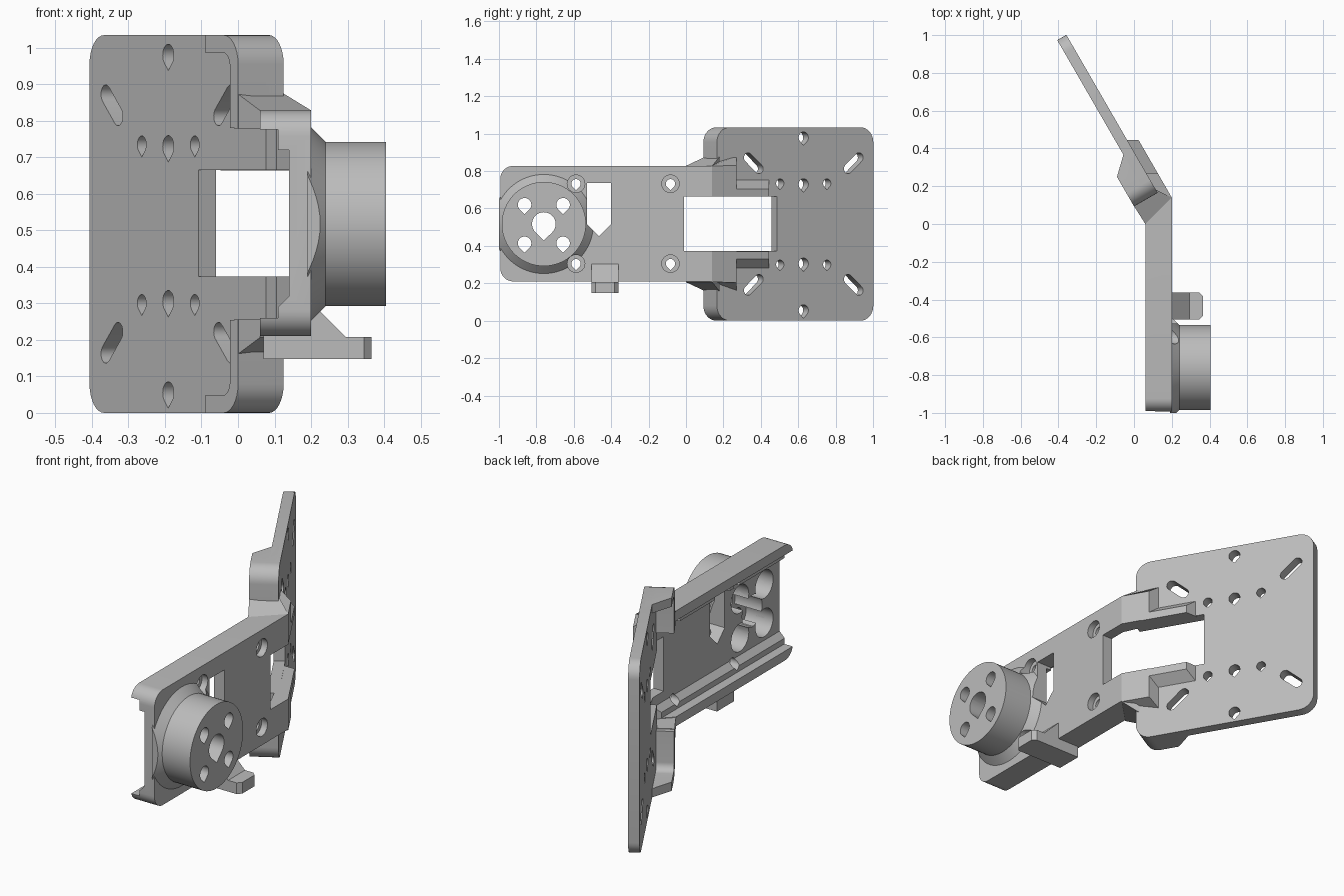
import bpy, bmesh
from math import sin, cos, pi, radians
from mathutils import Vector

if "Cube" in bpy.data.objects:
    bpy.data.objects.remove(bpy.data.objects["Cube"])

grey = bpy.data.materials.new("plain grey")
grey.use_nodes = True
grey.diffuse_color = (0.5, 0.5, 0.5, 1)
grey.node_tree.nodes["Principled BSDF"].inputs["Base Color"].default_value = (0.5, 0.5, 0.5, 1)

ZC = 0.517                       # mid height, everything mirrors about it
TILT = radians(30)
ALONG = Vector((-sin(TILT), cos(TILT), 0))
OUT = Vector((cos(TILT), sin(TILT), 0))
ORIGIN = Vector((0.125, 0.165, 0))


# Frames: tilted plate (u, z, depth) and straight arm (y, z, x)
def on_plate(u, z, n):
    return ORIGIN + ALONG * u + OUT * n + Vector((0, 0, z))


def on_arm(y, z, x):
    return Vector((x, y, z))


def upright(x, y, z):
    return Vector((x, y, z))


def at_y(y, n):
    """Distance along the plate where depth n meets the given y."""
    return (y - ORIGIN.y - OUT.y * n) / ALONG.y


def loft(name, ring_a, ring_b):
    bm = bmesh.new()
    a = [bm.verts.new(p) for p in ring_a]
    b = [bm.verts.new(p) for p in ring_b]
    bm.faces.new(a)
    bm.faces.new(b)
    for i in range(len(a)):
        j = (i + 1) % len(a)
        bm.faces.new((a[i], a[j], b[j], b[i]))
    bmesh.ops.recalc_face_normals(bm, faces=bm.faces)
    mesh = bpy.data.meshes.new(name)
    bm.to_mesh(mesh)
    bm.free()
    mesh.materials.append(grey)
    ob = bpy.data.objects.new(name, mesh)
    bpy.context.collection.objects.link(ob)
    return ob


def prism(name, frame, outline, h0, h1):
    return loft(name, [frame(a, b, h0) for a, b in outline], [frame(a, b, h1) for a, b in outline])


def arc(cx, cy, r, start, end, steps=8):
    return [(cx + r * cos(start + (end - start) * i / steps),
             cy + r * sin(start + (end - start) * i / steps)) for i in range(steps + 1)]


def rounded(a0, a1, b0, b1, r0, r1):
    """Rectangle with radius r0 at the a0 end and r1 at the a1 end."""
    pts = []
    for k, (a, b, r) in enumerate(((a1 - r1, b1 - r1, r1), (a0 + r0, b1 - r0, r0),
                                   (a0 + r0, b0 + r0, r0), (a1 - r1, b0 + r1, r1))):
        pts += arc(a, b, r, k * pi / 2, (k + 1) * pi / 2) if r else [(a, b)]
    return pts


def teardrop(a, b, r):
    return arc(a, b, r, -pi / 4, pi * 5 / 4, 24) + [(a, b - r * 1.41)]


def slot(a0, b0, a1, b1, r):
    t = Vector((a1 - a0, b1 - b0)).angle_signed(Vector((1, 0)))
    return arc(a1, b1, r, t - pi / 2, t + pi / 2) + arc(a0, b0, r, t + pi / 2, t + pi * 1.5)


def boolean(target, cutter, operation="DIFFERENCE"):
    mod = target.modifiers.new("cut", "BOOLEAN")
    mod.object, mod.operation, mod.solver = cutter, operation, "EXACT"
    bpy.context.view_layer.objects.active = target
    bpy.ops.object.modifier_apply(modifier=mod.name)


def cut(cutter, *targets, operation="DIFFERENCE"):
    for t in targets:
        boolean(t, cutter, operation)
    bpy.data.objects.remove(cutter)


# Tilted mounting plate with a raised rim at its near end
TOP = 2 * ZC
plate = prism("mounting_plate", on_plate, rounded(0, 0.966, 0, TOP, 0.08, 0.08), -0.056, 0)
rim = loft("plate_rim",
           [on_plate(u, z, -0.144) for u, z in rounded(0, 0.181, 0, TOP, 0.08, 0)],
           [on_plate(u, z, -0.02) for u, z in rounded(0, 0.3, 0, TOP, 0.08, 0)])
cut(prism("recess", on_plate, rounded(0.045, 0.5, 0.047, TOP - 0.047, 0.04, 0), -0.3, -0.05), rim)
cut(prism("gap", on_plate, rounded(-0.2, 0.5, ZC - 0.263, ZC + 0.263, 0, 0), -0.3, -0.05), rim)

# Plate holes and slots
MID = 0.535
drops = []
for s in (-1, 1):
    drops += [(MID, ZC + s * 0.462, 0.03), (MID, ZC + s * 0.212, 0.03)]
    drops += [(MID + d, ZC + s * 0.217, 0.024) for d in (-0.145, 0.145)]
    for e in (-1, 1):
        outline = slot(MID + e * 0.275, ZC + s * 0.295, MID + e * 0.342, ZC + s * 0.355, 0.026)
        cut(prism("slot", on_plate, outline, -0.2, 0.1), plate, rim)
for a, b, r in drops:
    cut(prism("hole", on_plate, teardrop(a, b, r), -0.2, 0.1), plate)

# Straight arm: a stepped channel, mitred at the bend
section = [(0.2, 0.21), (0.06, 0.21), (0.06, 0.26), (0.11, 0.26), (0.11, 0.29), (0.14, 0.32),
           (0.14, 0.72), (0.11, 0.72), (0.11, 0.775), (0.06, 0.775), (0.06, 0.828), (0.2, 0.828)]
arm = loft("arm_channel", [Vector((x, -0.995, z)) for x, z in section],
           [Vector((x, x - 0.06, z)) for x, z in section])
cut(prism("corners", on_arm, rounded(-0.993, 1, 0.21, 0.828, 0.07, 0), 0, 0.4), arm, operation="INTERSECT")

# Bent web that lies over the plate
ends = [(0.0525, 0.312), (-0.01, 0.363)]
ring_a, ring_b = [], []
for s, order in ((1, (0, 1)), (-1, (1, 0))):
    for k in order:
        n, half = ends[k]
        x, y = ((0.2, 0.14), (0.14, 0.08))[k]
        ring_a.append(Vector((x, y, ZC + s * 0.311)))
        ring_b.append(on_plate(at_y(0.27, n), ZC + s * half, n))
bend = loft("bend_web", ring_a, ring_b)

# Flared flanges and chamfered ribs, one above and one below
for s, side in ((1, "upper"), (-1, "lower")):
    loft(side + "_bend_flange",
         [Vector((x, y, ZC + s * h)) for x, y, h in
          ((0.06, 0, 0.26), (0.2, 0.14, 0.26), (0.2, 0.14, 0.311), (0.06, 0, 0.311))],
         [on_plate(0.02, ZC + s * h, n) for n, h in
          ((-0.144, 0.26), (0, 0.26), (0, 0.363), (-0.144, 0.363))])
    profile = ((0.0525, 0.146), (0.0525, 0.188), (-0.01, 0.243), (-0.01, 0.146))
    loft(side + "_rib", [on_plate(0.05, ZC + s * h, n) for n, h in profile],
         [on_plate(at_y(0.445, n), ZC + s * h, n) for n, h in profile])

# Window through arm, bend and plate
far, near = on_plate(0.37, 0, 0.2), on_plate(0.37, 0, -0.1)
window = [(0, -0.01), (0.3, -0.01), (0.3, 0.25), (far.x, far.y), (near.x, near.y)]
cut(prism("window", upright, window, 0.373, 0.665), arm, bend, plate, rim)

# Round boss with a conical foot trimmed at the arm end
BY = -0.76
boss = prism("round_boss", on_arm, arc(BY, ZC, 0.225, 0, 2 * pi, 64)[:-1], 0.19, 0.405)
foot = loft("boss_foot", [on_arm(a, b, 0.19) for a, b in arc(BY, ZC, 0.275, 0, 2 * pi, 64)[:-1]],
            [on_arm(a, b, 0.24) for a, b in arc(BY, ZC, 0.225, 0, 2 * pi, 64)[:-1]])
cut(prism("trim", on_arm, rounded(-1, 0, 0, 1, 0, 0), 0, 0.5), foot, operation="INTERSECT")

# Boss holes with wider pockets behind
spots = [(BY + i * 0.103, ZC + j * 0.103, 0.036, 0.075) for i in (-1, 1) for j in (-1, 1)]
for a, b, r, wide in spots + [(BY, ZC, 0.063, 0.085)]:
    cut(prism("hole", on_arm, teardrop(a, b, r), 0, 0.5), arm, boss, foot)
    cut(prism("pocket", on_arm, arc(a, b, wide, 0, 2 * pi, 24)[:-1], 0, 0.3), arm, boss, foot)

# Pointed slot and countersunk screw holes in the arm
cut(prism("slot", on_arm, [(-0.528, 0.735), (-0.528, 0.515), (-0.465, 0.452), (-0.402, 0.515),
                           (-0.402, 0.735)], 0, 0.3), arm, foot)
for y in (-0.588, -0.083):
    for z in (0.305, 0.732):
        cut(prism("hole", on_arm, teardrop(y, z, 0.025), 0, 0.3), arm, foot)
        cut(prism("countersink", on_arm, arc(y, z, 0.047, 0, 2 * pi, 24)[:-1], 0.165, 0.3), arm, foot)

# Side tab under the arm with a sloped brace
tab = [(0.07, 0.148), (0.365, 0.148), (0.365, 0.208), (0.295, 0.208), (0.2, 0.303), (0.17, 0.303),
       (0.17, 0.215), (0.07, 0.215)]
side_tab = loft("side_tab", [Vector((x, -0.505, z)) for x, z in tab],
                [Vector((x, -0.362, z)) for x, z in tab])
cut(prism("tab_corners", upright, [(0, -0.6), (0.345, -0.6), (0.345, -0.505), (0.365, -0.485),
                                   (0.365, -0.382), (0.345, -0.362), (0.345, -0.3), (0, -0.3)], 0, 0.5),
    side_tab, operation="INTERSECT")

# Smooth the round walls, keep edges sharp
for ob in bpy.context.scene.objects:
    if ob.type == "MESH" and ob.data.materials and ob.data.materials[0] == grey:
        bpy.ops.object.select_all(action="DESELECT")
        ob.select_set(True)
        bpy.context.view_layer.objects.active = ob
        bpy.ops.object.shade_smooth_by_angle(angle=radians(25))
